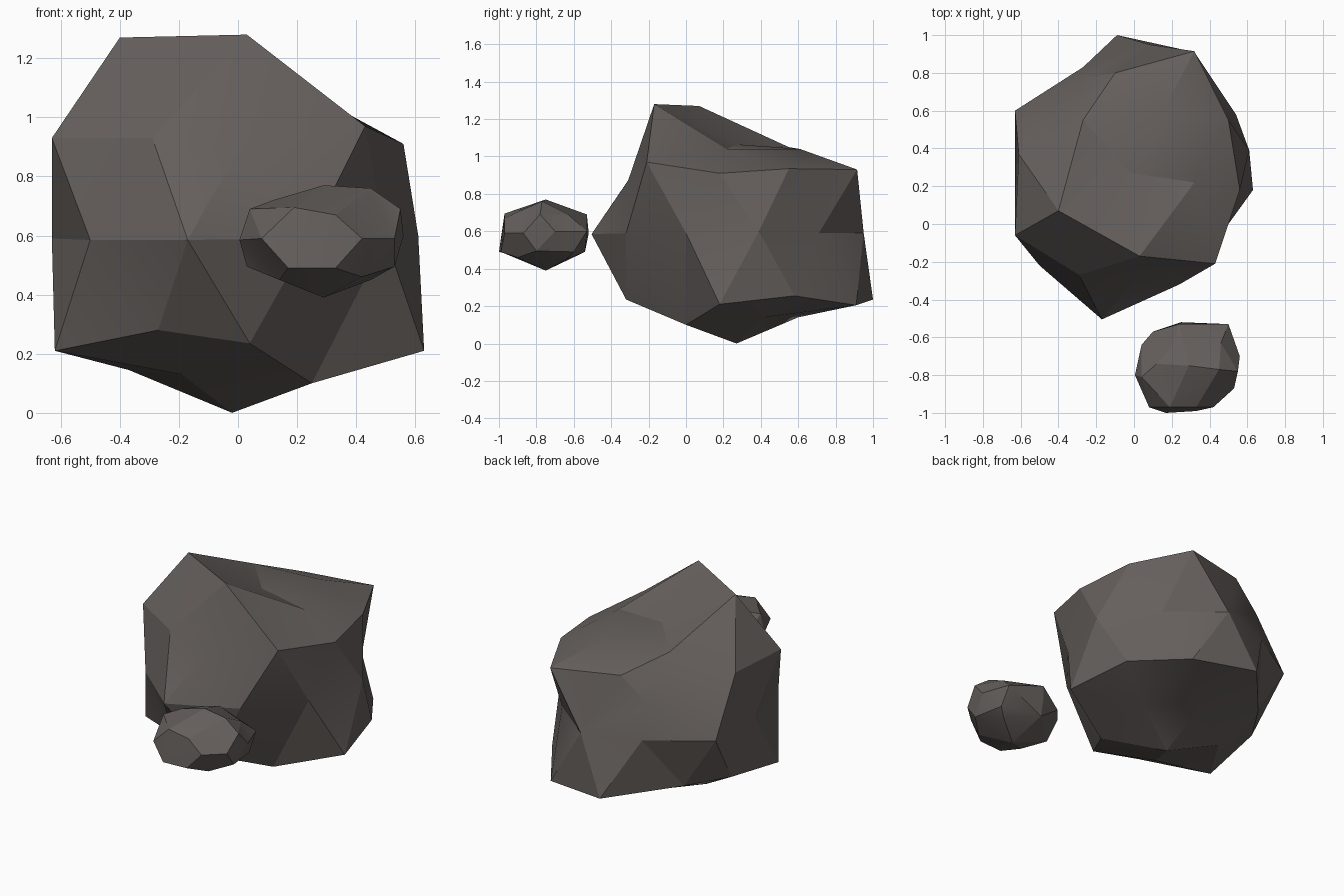
import bpy, bmesh, math
from mathutils import Vector

stone = bpy.data.materials.new("dark warm grey stone")
stone.diffuse_color = (0.13, 0.115, 0.108, 1)


def rock(name, centre, corners):
    """Faceted boulder: wrap the corners round a sphere, then pull each to its place."""
    c = Vector(centre)
    bm = bmesh.new()
    verts = [bm.verts.new((Vector(p) - c).normalized()) for p in corners]
    bmesh.ops.convex_hull(bm, input=verts)
    for v, p in zip(verts, corners):
        v.co = p
    bmesh.ops.recalc_face_normals(bm, faces=bm.faces)
    for f in bm.faces:
        f.smooth = True
    me = bpy.data.meshes.new(name)
    bm.to_mesh(me)
    bm.free()
    me.set_sharp_from_angle(angle=math.radians(20))
    me.materials.append(stone)
    ob = bpy.data.objects.new(name, me)
    bpy.context.collection.objects.link(ob)
    return ob


# Large boulder: crown, shoulder, waist, skirt, underside
rock("large_boulder", (0, 0.25, 0.6), [
    (-.02, .27, 1.065),
    (-.40, .07, 1.27), (.03, -.17, 1.28), (.32, .22, 1.04), (.16, .61, 1.04), (-.27, .55, 1.05),
    (.43, -.21, .97), (.56, .18, .91), (.50, .55, .935), (.32, .915, .93), (-.10, .80, .95),
    (-.28, .77, .79), (-.61, .37, .94), (-.63, -.06, .93), (-.29, -.27, .93), (-.01, -.31, .87),
    (-.17, -.505, .585), (.24, -.32, .59), (.50, 0, .59), (.61, .39, .60), (.38, .71, .59),
    (.08, .95, .59), (-.27, .83, .59), (-.63, .60, .595), (-.63, .20, .59), (-.50, -.22, .585),
    (.04, -.32, .235), (.63, .18, .21), (.54, .58, .255), (.32, .91, .205), (-.09, 1.0, .235),
    (-.42, .62, .26), (-.58, .37, .265), (-.62, -.05, .21), (-.27, -.28, .28),
    (.25, 0, .10), (.29, .42, .14), (0, .60, .14), (-.37, .32, .145), (-.19, -.03, .13),
    (-.02, .27, 0)])

# Small floating boulder: top, shoulder, waist, underside
rock("small_boulder", (0.285, -0.75, 0.585), [
    (.29, -.75, .77), (.45, -.77, .76), (.19, -.66, .72), (.30, -.90, .71), (.12, -.74, .72),
    (.04, -.81, .69), (.19, -.97, .695), (.33, -.97, .67), (.55, -.78, .69),
    (.46, -.63, .69), (.24, -.53, .69),
    (.005, -.80, .585), (.04, -.64, .59), (.10, -.57, .60), (.25, -.52, .59), (.50, -.53, .60),
    (.56, -.70, .60), (.53, -.87, .59), (.42, -.97, .59), (.08, -.97, .59),
    (.17, -1.0, .49), (.33, -.99, .49), (.53, -.80, .495), (.50, -.60, .49),
    (.25, -.54, .49), (.03, -.75, .495), (.14, -.85, .45), (.45, -.64, .45),
    (.42, -.90, .46), (.29, -.75, .39)])
